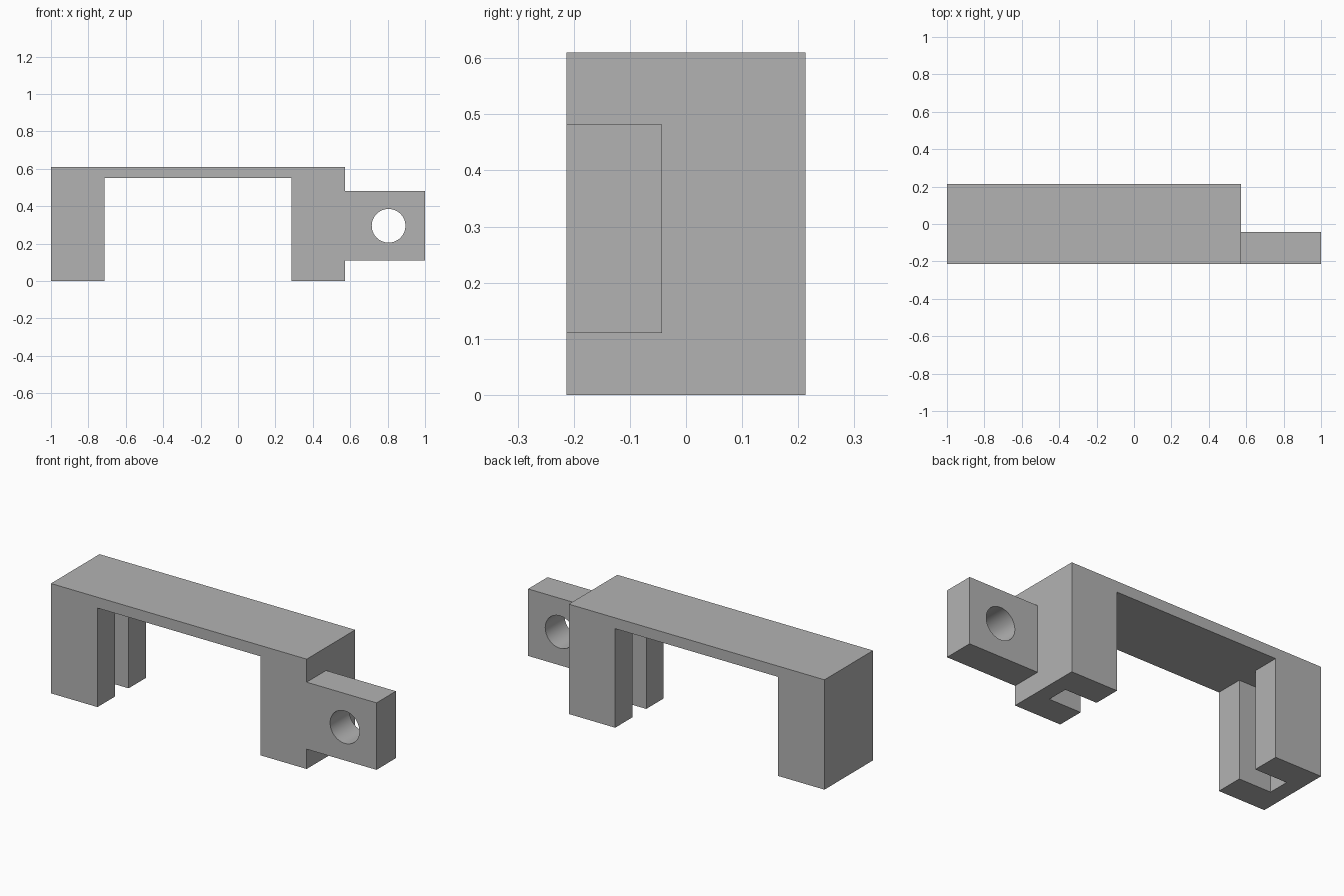
import bpy, bmesh, math
from mathutils import Matrix

cube = bpy.data.objects.get("Cube")
if cube:
    bpy.data.objects.remove(cube, do_unlink=True)

grey = bpy.data.materials.new("plain grey")
grey.use_nodes = True
colour = (0.45, 0.45, 0.45, 1)
grey.diffuse_color = colour
grey.node_tree.nodes["Principled BSDF"].inputs["Base Color"].default_value = colour


def add_object(name, bm):
    bmesh.ops.recalc_face_normals(bm, faces=bm.faces)
    mesh = bpy.data.meshes.new(name)
    bm.to_mesh(mesh)
    bm.free()
    mesh.materials.append(grey)
    obj = bpy.data.objects.new(name, mesh)
    bpy.context.collection.objects.link(obj)
    return obj


def extrude_profile(name, points, y0, y1):
    """Extrude an x-z outline along y."""
    bm = bmesh.new()
    face = bm.faces.new([bm.verts.new((x, y0, z)) for x, z in points])
    ext = bmesh.ops.extrude_face_region(bm, geom=[face])
    verts = [v for v in ext["geom"] if isinstance(v, bmesh.types.BMVert)]
    bmesh.ops.translate(bm, verts=verts, vec=(0, y1 - y0, 0))
    return add_object(name, bm)


def box(name, x0, x1, y0, y1, z0, z1):
    return extrude_profile(name, [(x0, z0), (x1, z0), (x1, z1), (x0, z1)], y0, y1)


def combine(target, tool, operation):
    tool.hide_render = True
    mod = target.modifiers.new(tool.name, 'BOOLEAN')
    mod.operation, mod.solver, mod.object = operation, 'EXACT', tool
    bpy.context.view_layer.objects.active = target
    bpy.ops.object.modifier_apply(modifier=mod.name)
    bpy.data.objects.remove(tool, do_unlink=True)


LEFT, RIGHT = -1.0, 0.571      # outer ends of the bridge
IN_L, IN_R = -0.714, 0.286     # inner faces of the legs
TOP, UNDER = 0.61, 0.55
HALF = 0.213                   # half depth
SLOT = 0.197                   # slot depth into each leg

# Bridge: two legs and a thin deck
bracket = extrude_profile("bracket", [
    (LEFT, 0), (IN_L, 0), (IN_L, UNDER), (IN_R, UNDER),
    (IN_R, 0), (RIGHT, 0), (RIGHT, TOP), (LEFT, TOP)], -HALF, HALF)

# Side mounting lug, flush with the front
combine(bracket, box("lug", RIGHT - 0.05, 1, -HALF, -0.043, 0.11, 0.482), 'UNION')

# Facing slots in both legs, cut by one bar up to the deck
combine(bracket, box("slot_cutter", IN_L - SLOT, IN_R + SLOT, -0.06, 0.06, -0.1, UNDER),
        'DIFFERENCE')

# Screw hole through the lug
bm = bmesh.new()
bmesh.ops.create_cone(bm, cap_ends=True, segments=64, radius1=0.09, radius2=0.09, depth=0.5,
                      matrix=Matrix.Translation((0.805, -0.128, 0.295))
                      @ Matrix.Rotation(math.pi / 2, 4, 'X'))
combine(bracket, add_object("hole_cutter", bm), 'DIFFERENCE')

# Smooth hole wall, crisp edges
bpy.ops.object.select_all(action='DESELECT')
bracket.select_set(True)
bpy.context.view_layer.objects.active = bracket
bpy.ops.object.shade_smooth_by_angle(angle=math.radians(30))
